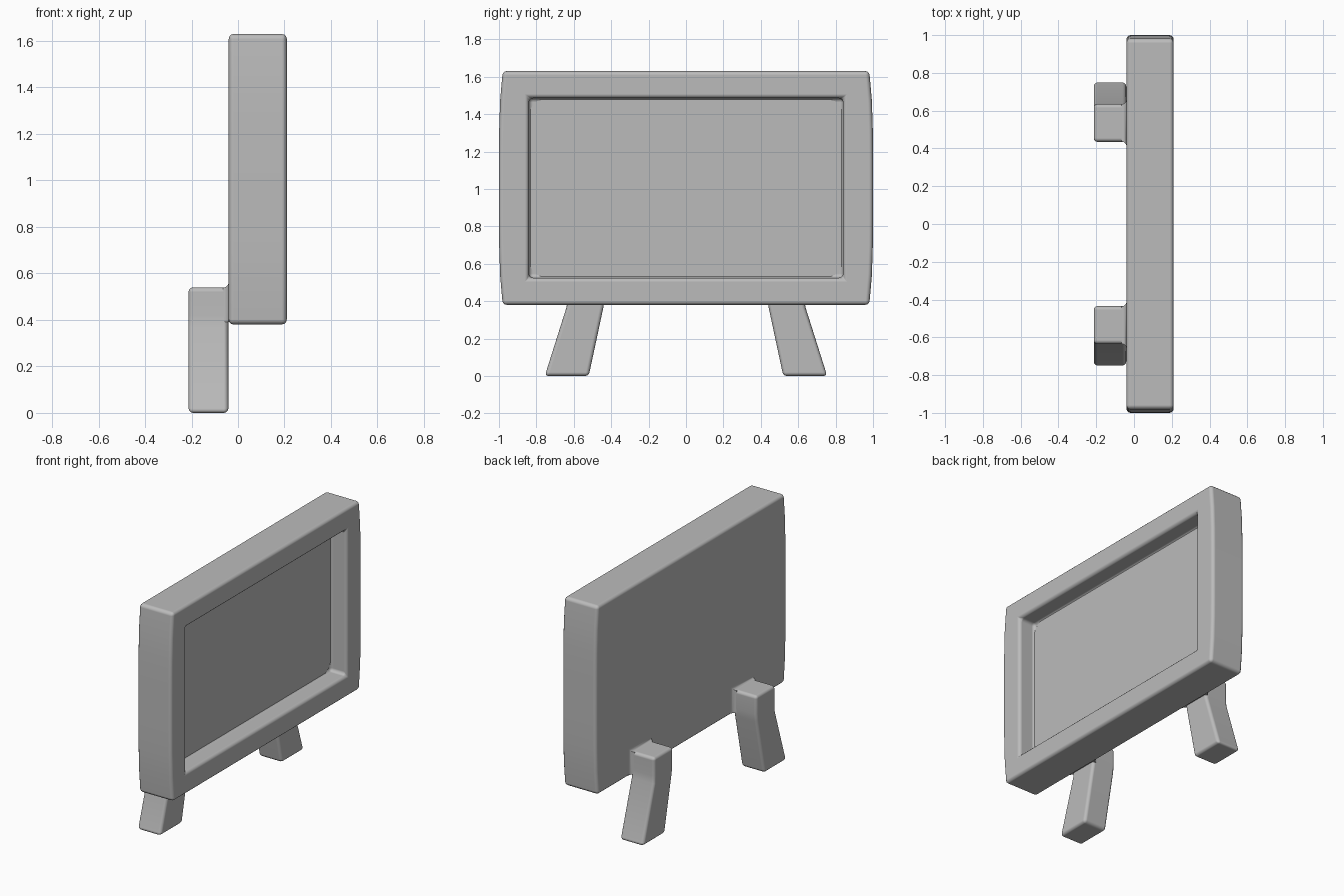
import bpy, bmesh, math

cube = bpy.data.objects.get("Cube")
if cube:
    bpy.data.objects.remove(cube, do_unlink=True)

grey = bpy.data.materials.new("plain grey")
grey.use_nodes = True
colour = (0.5, 0.5, 0.5, 1)
grey.diffuse_color = colour
grey.node_tree.nodes["Principled BSDF"].inputs["Base Color"].default_value = colour


def loft(name, rings, bevel=0, segments=3):
    """Closed solid through rings of (x, y, z) points, capped at both ends."""
    bm = bmesh.new()
    loops = [[bm.verts.new(p) for p in ring] for ring in rings]
    for a, b in zip(loops, loops[1:]):
        for i in range(len(a)):
            j = (i + 1) % len(a)
            bm.faces.new((a[i], a[j], b[j], b[i]))
    bm.faces.new(loops[0][::-1])
    bm.faces.new(loops[-1])
    bmesh.ops.recalc_face_normals(bm, faces=bm.faces)
    mesh = bpy.data.meshes.new(name)
    bm.to_mesh(mesh)
    bm.free()
    mesh.materials.append(grey)
    obj = bpy.data.objects.new(name, mesh)
    bpy.context.collection.objects.link(obj)
    if bevel:
        mod = obj.modifiers.new("Rounded edges", "BEVEL")
        mod.width, mod.segments = bevel, segments
        mod.limit_method, mod.angle_limit = "ANGLE", math.radians(35)
        mod.harden_normals = True
    bpy.ops.object.select_all(action="DESELECT")
    obj.select_set(True)
    bpy.context.view_layer.objects.active = obj
    bpy.ops.object.shade_smooth_by_angle(angle=math.radians(40))
    return obj


def at_x(x, outline):
    return [(x, y, z) for y, z in outline]


def panel_outline(half_width, low, high, bulge=0, steps=8):
    """Rectangle whose two upright sides bow outwards."""
    side = []
    for i in range(steps + 1):
        t = 2 * i / steps - 1
        side.append((half_width + bulge * (1 - t ** 4),
                     low + (high - low) * i / steps))
    return side + [(-y, z) for y, z in reversed(side)]


def rounded_outline(half_width, low, high, radius, steps=6):
    points = []
    corners = [(1, high, 0), (-1, high, 90), (-1, low, 180), (1, low, 270)]
    for side, z, start in corners:
        cy = side * (half_width - radius)
        cz = z - radius if z == high else z + radius
        for i in range(steps + 1):
            a = math.radians(start + 90 * i / steps)
            points.append((cy + radius * math.cos(a), cz + radius * math.sin(a)))
    return points


# Housing with a recess in its display side
outer = panel_outline(0.98, 0.38, 1.63, bulge=0.02)
opening = panel_outline(0.84, 0.525, 1.485)
BACK, FRONT, FLOOR = -0.04, 0.21, 0.09
loft("housing", [at_x(BACK, outer), at_x(FRONT, outer),
                 at_x(FRONT, opening), at_x(FLOOR, opening)], bevel=0.022)

# Display glass lying in the recess
glass = rounded_outline(0.835, 0.53, 1.48, 0.08)
loft("screen", [at_x(FLOOR - 0.003, glass), at_x(FLOOR + 0.006, glass)])

# Splayed legs, each flaring into the back of the housing
for side, label in ((1, "back"), (-1, "front")):
    leg = [(0.52, 0), (0.755, 0), (0.638, 0.37), (0.635, 0.42),
           (0.635, 0.54), (0.435, 0.54), (0.435, 0.42), (0.441, 0.37)]
    leg = [(side * y, z) for y, z in leg]
    loft(label + "_leg", [at_x(-0.213, leg), at_x(BACK - 0.001, leg)], bevel=0.02)

    flare = []
    radius = 0.025
    for i in range(6):
        a = math.radians(90 * i / 5)
        grow = radius * (1 - math.cos(a)) - 0.001
        x = BACK - radius + radius * math.sin(a)
        flare.append(at_x(x, [(side * (0.435 - grow), 0.39), (side * (0.635 + grow), 0.39),
                              (side * (0.635 + grow), 0.54 + grow),
                              (side * (0.435 - grow), 0.54 + grow)]))
    loft(label + "_leg_joint", flare + [[(0, y, z) for _, y, z in flare[-1]]])
